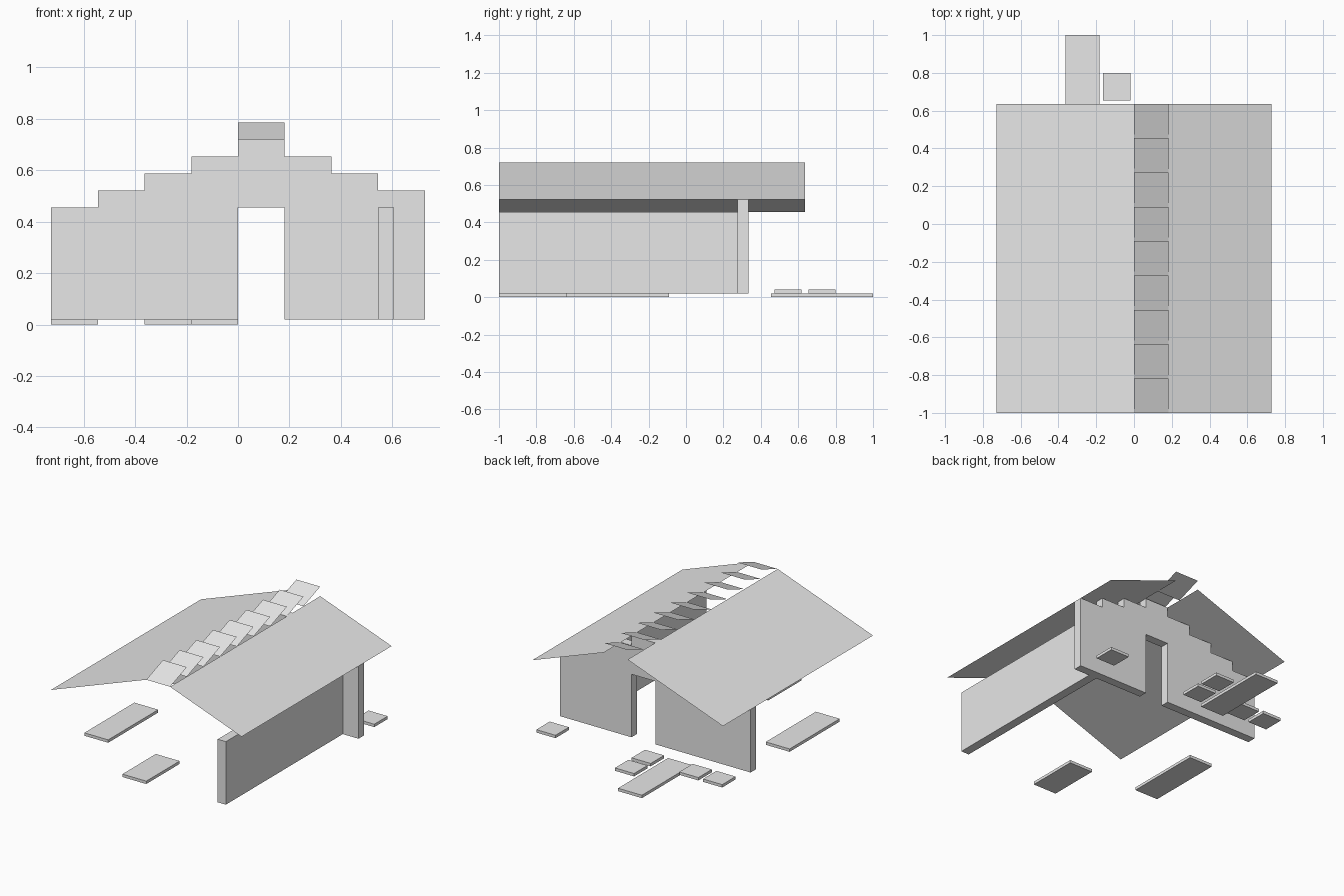
import bpy, bmesh

if "Cube" in bpy.data.objects:
    bpy.data.objects.remove(bpy.data.objects["Cube"])

U = 2 / 11          # plan module
RISE = U * 0.364    # roof rise per module
EAVE = 0.455        # height of the low eave
RIDGE = EAVE + 4 * RISE
SLAB = 0.02

grey = bpy.data.materials.new("light_grey")
grey.diffuse_color = (0.8, 0.8, 0.8, 1)
grey.use_nodes = True
grey.node_tree.nodes["Principled BSDF"].inputs["Base Color"].default_value = grey.diffuse_color


def add_mesh(name, build):
    bm = bmesh.new()
    build(bm)
    mesh = bpy.data.meshes.new(name)
    bm.to_mesh(mesh)
    bm.free()
    mesh.materials.append(grey)
    obj = bpy.data.objects.new(name, mesh)
    bpy.context.collection.objects.link(obj)
    return obj


def sheet(name, corners):
    """Single flat face with no thickness."""
    return add_mesh(name, lambda bm: bm.faces.new([bm.verts.new(c) for c in corners]))


def prism(name, outline, y0, y1):
    """Extrude an x-z outline from y0 to y1."""
    def build(bm):
        face = bm.faces.new([bm.verts.new((x, y0, z)) for x, z in outline])
        ext = bmesh.ops.extrude_face_region(bm, geom=[face])["geom"]
        verts = [v for v in ext if isinstance(v, bmesh.types.BMVert)]
        bmesh.ops.translate(bm, verts=verts, vec=(0, y1 - y0, 0))
        bmesh.ops.recalc_face_normals(bm, faces=bm.faces)
    return add_mesh(name, build)


def box(name, x0, x1, y0, y1, z0, z1):
    return prism(name, [(x0, z0), (x1, z0), (x1, z1), (x0, z1)], y0, y1)


# Two roof slopes with an open strip between them
y0, y1 = -1, -1 + 9 * U
sheet("left_roof", [(-4 * U, y0, EAVE), (0, y0, RIDGE), (0, y1, RIDGE), (-4 * U, y1, EAVE)])
low = RIDGE - 3 * RISE
sheet("right_roof", [(U, y0, RIDGE), (4 * U, y0, low), (4 * U, y1, low), (U, y1, RIDGE)])

# Tilted slats over the open ridge strip
for i in range(9):
    a, b = y0 + i * U, y0 + (i + 1) * U
    sheet(f"ridge_slat_{i + 1}", [(0, a, RIDGE), (U, a, RIDGE),
                                  (U, b, RIDGE + RISE), (0, b, RIDGE + RISE)])

# Stepped gable wall with a doorway
wall_y = 0.275
outline = [(-4 * U, SLAB), (0, SLAB), (0, EAVE), (U, EAVE), (U, SLAB), (4 * U, SLAB)]
for col in range(3, -5, -1):
    top = EAVE + RISE * (4 + col if col <= 0 else 4 - col)
    outline += [((col + 1) * U, top), (col * U, top)]
prism("gable_wall", outline, wall_y, wall_y + 0.06)

# Long side wall
box("side_wall", 3 * U, 3 * U + 0.062, -1, wall_y, SLAB, EAVE)

# Long paving slabs: x module, start and length in modules from the front
for n, (cx, start, length) in enumerate([(-1, 0, 2), (-4, 2, 3), (-2, 8, 3)], 1):
    ys = -1 + start * U
    box(f"paving_slab_{n}", cx * U, (cx + 1) * U, ys, ys + length * U, 0, SLAB)

# Small stepping stones, inset within their module
gap = 0.018
for n, (cx, row) in enumerate([(-1, 8), (-1, 9), (-3, 8), (-4, 8), (3, 8)], 1):
    ys = -1 + row * U
    box(f"stepping_stone_{n}", cx * U + gap, (cx + 1) * U - gap,
        ys + gap, ys + U - gap, SLAB, 2 * SLAB)
